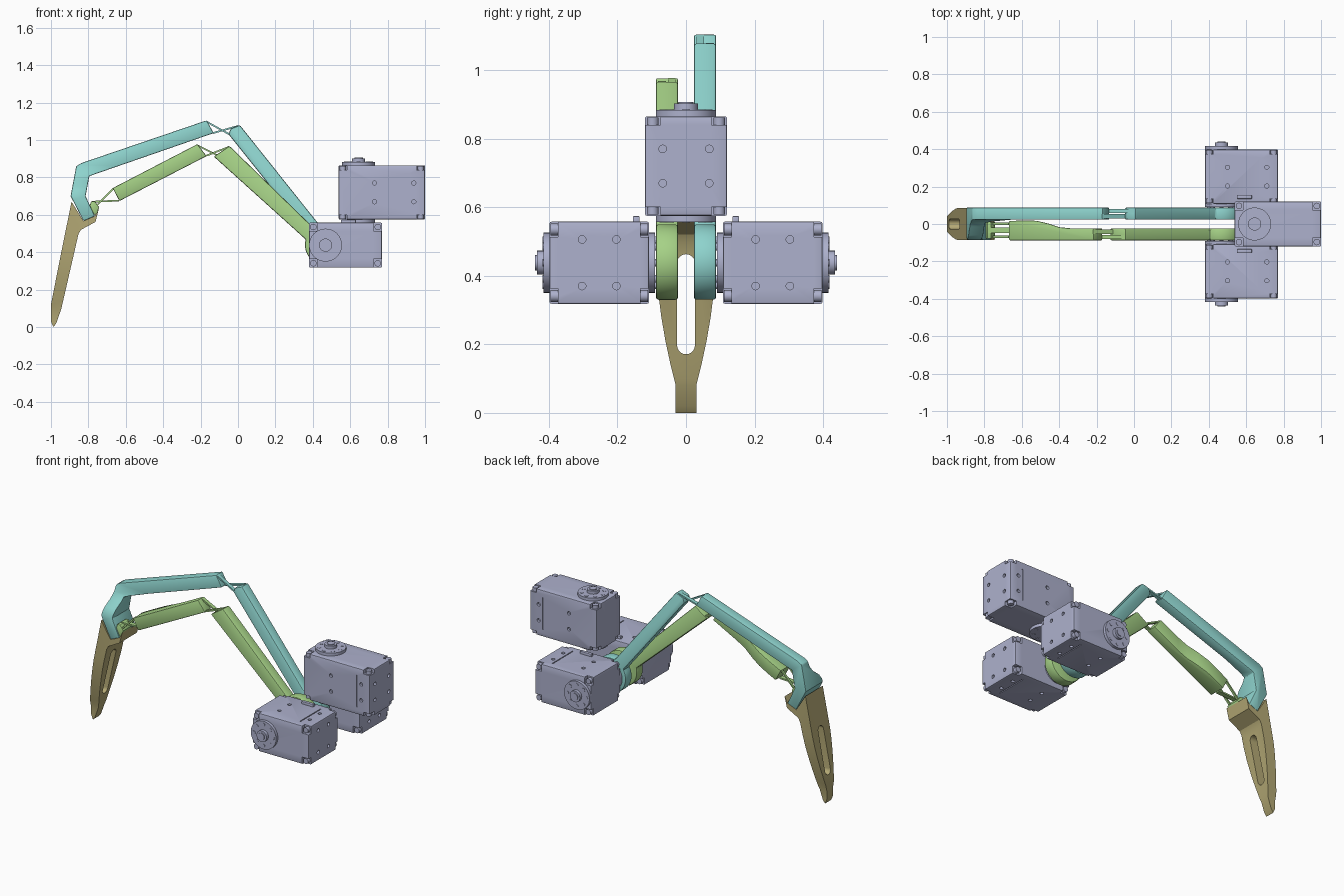
import bpy, bmesh
from math import radians, cos, sin, pi
from mathutils import Matrix, Vector

if "Cube" in bpy.data.objects:
    bpy.data.objects.remove(bpy.data.objects["Cube"])


def material(name, rgb):
    m = bpy.data.materials.new(name)
    m.diffuse_color = (*rgb, 1)
    m.use_nodes = True
    m.node_tree.nodes["Principled BSDF"].inputs["Base Color"].default_value = m.diffuse_color
    return m


TEAL = material("teal", (0.27, 0.65, 0.61))
GREEN = material("green", (0.38, 0.64, 0.24))
TAN = material("tan", (0.46, 0.40, 0.18))
GREY = material("grey", (0.42, 0.44, 0.61))


def make(name, bm, mat=None):
    bmesh.ops.recalc_face_normals(bm, faces=bm.faces)
    me = bpy.data.meshes.new(name)
    bm.to_mesh(me)
    bm.free()
    ob = bpy.data.objects.new(name, me)
    bpy.context.collection.objects.link(ob)
    if mat:
        me.materials.append(mat)
    return ob


def prism(name, pts, axis, a, b, mat=None):
    """Extrude a 2D profile along an axis from a to b."""
    place = {"x": lambda p, t: (t, p[0], p[1]),
             "y": lambda p, t: (p[0], t, p[1]),
             "z": lambda p, t: (p[0], p[1], t)}[axis]
    bm = bmesh.new()
    lo = [bm.verts.new(place(p, a)) for p in pts]
    hi = [bm.verts.new(place(p, b)) for p in pts]
    bm.faces.new(lo)
    bm.faces.new(hi)
    n = len(pts)
    for i in range(n):
        j = (i + 1) % n
        bm.faces.new((lo[i], lo[j], hi[j], hi[i]))
    return make(name, bm, mat)


def bake(ob):
    dg = bpy.context.evaluated_depsgraph_get()
    me = bpy.data.meshes.new_from_object(ob.evaluated_get(dg))
    ob.modifiers.clear()
    ob.data = me


def boolean(ob, cutter, op):
    m = ob.modifiers.new("cut", "BOOLEAN")
    m.operation, m.object, m.solver = op, cutter, "EXACT"
    bake(ob)
    bpy.data.objects.remove(cutter)


def finish(ob, bevel=0.0):
    if bevel:
        m = ob.modifiers.new("bevel", "BEVEL")
        m.width, m.segments, m.limit_method = bevel, 2, "ANGLE"
        m.angle_limit = radians(40)
        bake(ob)
    ob.data.shade_smooth()
    ob.data.set_sharp_from_angle(angle=radians(25))


def add_box(bm, c, s):
    bmesh.ops.create_cube(bm, size=1, matrix=Matrix.Translation(c) @ Matrix.Diagonal((*s, 1)))


def add_cyl(bm, c, r, depth, axis="z", seg=20):
    rot = {"z": Matrix(), "x": Matrix.Rotation(pi / 2, 4, "Y"),
           "y": Matrix.Rotation(pi / 2, 4, "X")}[axis]
    bmesh.ops.create_cone(bm, cap_ends=True, segments=seg, radius1=r, radius2=r,
                          depth=depth, matrix=Matrix.Translation(c) @ rot)


def arc(cx, cz, r, a0, a1, n):
    return [(cx + r * cos(radians(a0 + (a1 - a0) * i / n)),
             cz + r * sin(radians(a0 + (a1 - a0) * i / n))) for i in range(n + 1)]


def strip(name, p, q, y0, y1, mat, t=0.009):
    """Thin flexure leaf between two points in the side plane."""
    p, q = Vector(p), Vector(q)
    d = (q - p).normalized()
    n = Vector((-d.y, d.x)) * t / 2
    prism(name, [p + n, q + n, q - n, p - n], "y", y0, y1, mat)


def servo(name, origin, tilt, x0, x1):
    """Motor block: shaft along local z, length along local x."""
    hw, hd = 0.12, 0.145
    mat4 = Matrix.Translation(origin) @ Matrix.Rotation(tilt, 4, "X")
    mid, length = (x0 + x1) / 2, x1 - x0
    bm = bmesh.new()
    add_box(bm, (mid, 0, 0), (length, 2 * hw, 2 * hd))
    body = make(name + "_body", bm, GREY)
    finish(body, 0.006)
    # corner pockets, screw holes and end-cap grooves
    bm = bmesh.new()
    for s in (-1, 1):
        for x in (x0, x1):
            for t in (-1, 1):
                add_box(bm, (x, t * hw, s * hd), (0.09, 0.09, 0.05))
        for t in (-1, 1):
            add_cyl(bm, (x1, s * 0.068, t * 0.05), 0.011, 0.03, "x")
            for dx in (0.06, 0.27):
                add_cyl(bm, (x1 - dx, s * hw, t * 0.05), 0.011, 0.03, "y")
        add_box(bm, (x1 - 0.09, s * hw, 0), (0.006, 0.01, 0.2))
    boolean(body, make(name + "_cutter", bm), "DIFFERENCE")
    finish(body)
    body.matrix_world = mat4
    # pocket screws, output discs, bolts and hubs
    bm = bmesh.new()
    for s in (-1, 1):
        for x in (x0 + 0.023, x1 - 0.023):
            for t in (-1, 1):
                add_cyl(bm, (x, t * (hw - 0.023), s * (hd - 0.015)), 0.017, 0.024)
        add_cyl(bm, (0, 0, s * 0.152), 0.088, 0.022, seg=40)
        for i in range(8):
            a = i * pi / 4
            add_cyl(bm, (0.066 * cos(a), 0.066 * sin(a), s * 0.155), 0.011, 0.02, seg=12)
    add_cyl(bm, (0, 0, 0.165), 0.035, 0.034, seg=28)
    add_cyl(bm, (0, 0, 0.17), 0.022, 0.034, seg=28)
    horn = make(name + "_horn", bm, GREY)
    finish(horn)
    horn.matrix_world = mat4


# Motors
servo("upper_motor", (0.645, 0, 0.72), 0, -0.107, 0.355)
servo("left_motor", (0.468, -0.253, 0.438), pi / 2, -0.088, 0.302)
servo("right_motor", (0.468, 0.253, 0.438), -pi / 2, -0.088, 0.302)

# Mounting tabs between upper and lower motors
for s in (-1, 1):
    bm = bmesh.new()
    add_box(bm, (0.59, s * 0.145, 0.562), (0.08, 0.02, 0.024))
    finish(make("mount_tab", bm, GREY), 0.003)

# Proximal links with round hubs
hub = (0.468, 0.44, 0.11)
finish(prism("teal_proximal_link", [(0.01, 1.08), (-0.04, 1.06), (-0.05, 1.03)]
             + arc(*hub, 148, 467, 40), "y", 0.023, 0.088, TEAL), 0.008)
finish(prism("green_proximal_link", [(-0.045, 0.968), (-0.13, 0.912)]
             + arc(*hub, 165, 485, 40), "y", -0.088, -0.023, GREEN), 0.008)

# Teal distal link, widening across the fingertip
link = prism("teal_distal_link", [(-0.168, 1.105), (-0.837, 0.877), (-0.865, 0.86),
             (-0.895, 0.70), (-0.826, 0.567), (-0.765, 0.593), (-0.815, 0.70),
             (-0.795, 0.807), (-0.13, 1.037)], "y", -0.2, 0.2, TEAL)
boolean(link, prism("cutter", [(0.088, 1.2), (0.023, 1.2), (0.023, 0.86), (0.012, 0.82),
        (-0.015, 0.785), (-0.06, 0.75), (-0.08, 0.72), (-0.086, 0.68), (-0.086, 0.5),
        (0.088, 0.5)], "x", -1.2, 0.2), "INTERSECT")
finish(link, 0.006)

# Green distal link, widening towards the fingertip
link = prism("green_distal_link", [(-0.217, 0.978), (-0.67, 0.743), (-0.634, 0.674),
             (-0.168, 0.914)], "y", -0.2, 0.2, GREEN)
boolean(link, prism("cutter", [(-0.8, -0.088), (0, -0.088), (0, -0.023), (-0.34, -0.023),
        (-0.40, -0.017), (-0.46, 0.003), (-0.52, 0.017), (-0.58, 0.019), (-0.8, 0.012)],
        "z", 0.4, 1.2), "INTERSECT")
finish(link, 0.006)
finish(prism("green_tip_block", [(-0.785, 0.672), (-0.765, 0.672), (-0.742, 0.64),
             (-0.755, 0.605), (-0.815, 0.58)], "y", -0.078, 0.012, GREEN), 0.004)

# Crossed flexure leaves at each bending joint
strip("teal_flexure_a", (-0.172, 1.10), (-0.045, 1.03), 0.03, 0.053, TEAL)
strip("teal_flexure_b", (-0.135, 1.037), (0.0, 1.075), 0.058, 0.081, TEAL)
strip("green_flexure_a", (-0.22, 0.973), (-0.11, 0.918), -0.053, -0.03, GREEN)
strip("green_flexure_b", (-0.17, 0.916), (-0.047, 0.964), -0.081, -0.058, GREEN)
for y in (-0.075, -0.005):
    strip("tip_flexure_a", (-0.667, 0.74), (-0.76, 0.645), y, y + 0.014, GREEN)
strip("tip_flexure_b", (-0.637, 0.676), (-0.78, 0.67), -0.048, -0.018, GREEN)

# Fingertip: side profile trimmed by the tapered end view, with a slot
tip = prism("fingertip", [(-0.89, 0.67), (-0.945, 0.40), (-1.0, 0.12), (-1.0, 0.03),
            (-0.987, 0.0), (-0.972, 0.02), (-0.945, 0.096), (-0.853, 0.497), (-0.84, 0.52),
            (-0.762, 0.562), (-0.745, 0.63), (-0.765, 0.593), (-0.826, 0.567)],
            "y", -0.2, 0.2, TAN)
side = [(0.030, -0.1), (0.030, 0.08), (0.045, 0.14), (0.060, 0.21), (0.072, 0.28),
        (0.081, 0.35), (0.086, 0.42), (0.086, 0.8)]
boolean(tip, prism("cutter", side + [(-y, z) for y, z in reversed(side)],
                   "x", -1.2, -0.5), "INTERSECT")
boolean(tip, prism("cutter", arc(0, 0.197, 0.026, 180, 360, 12) + arc(0, 0.437, 0.026, 0, 180, 12),
                   "x", -1.2, -0.5), "DIFFERENCE")
finish(tip)
